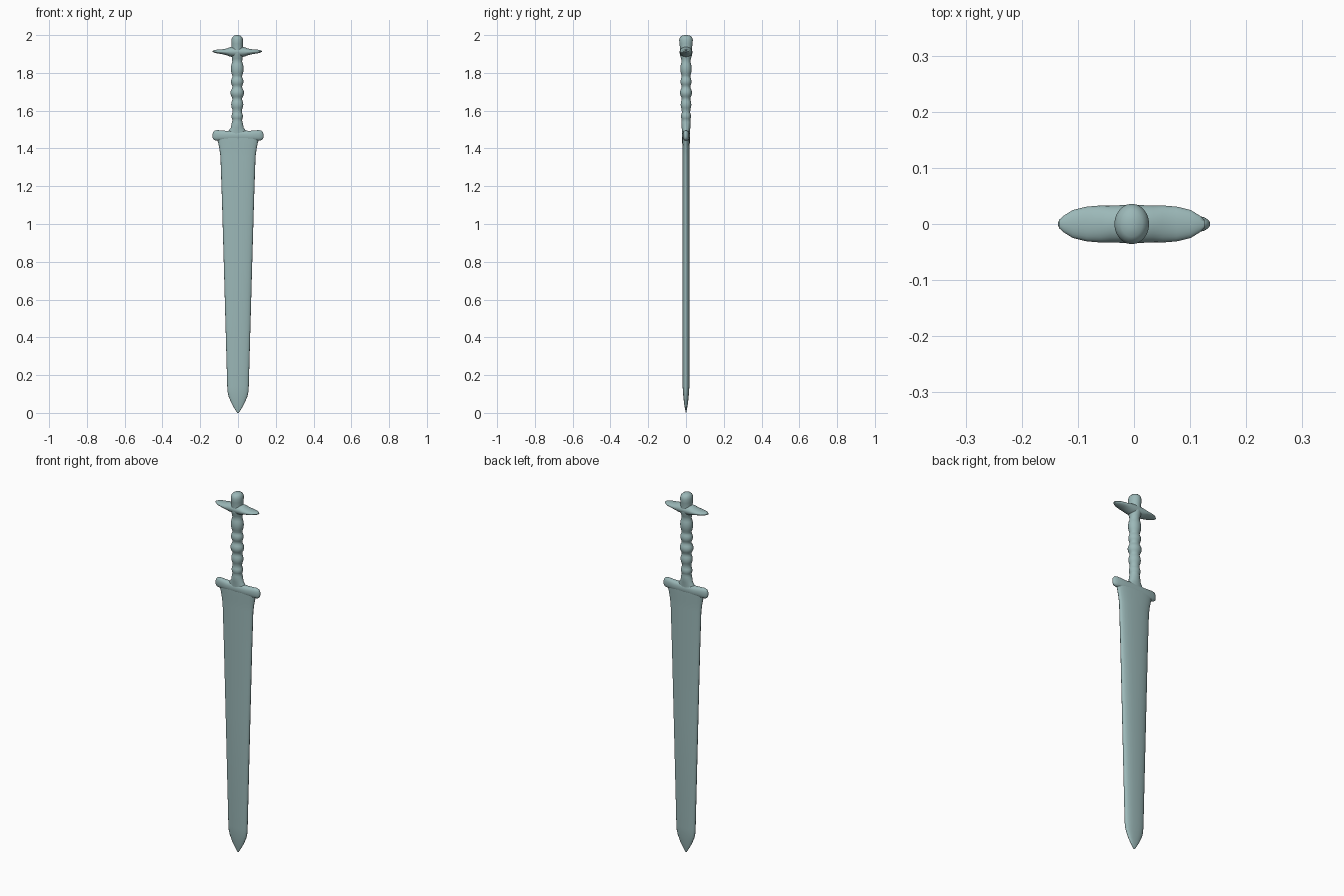
import bpy, bmesh, math
from mathutils import Vector

# Aged bronze-green grey
metal = bpy.data.materials.new("aged_metal")
metal.diffuse_color = (0.33, 0.48, 0.48, 1)


def loft(name, stations, axis, sides=24, power=1.0, sharp=60):
    """Skin rings along an axis; station = (position, offset, half_a, half_b).
    Axis Z: a is x, b is y. Axis X: a is z, b is y. power 1 is an ellipse."""
    bm = bmesh.new()
    rings = []
    for pos, off, a, b in stations:
        ring = []
        for i in range(sides):
            t = 2 * math.pi * i / sides
            c, s = math.cos(t), math.sin(t)
            u = off + a * math.copysign(abs(c) ** power, c)
            v = b * math.copysign(abs(s) ** power, s)
            ring.append(bm.verts.new(Vector((u, v, pos) if axis == 'Z' else (pos, v, u))))
        rings.append(ring)
    for lo, hi in zip(rings, rings[1:]):
        for i in range(sides):
            j = (i + 1) % sides
            bm.faces.new((lo[i], lo[j], hi[j], hi[i]))
    bm.faces.new(rings[0])
    bm.faces.new(rings[-1])
    bmesh.ops.recalc_face_normals(bm, faces=bm.faces)
    mesh = bpy.data.meshes.new(name)
    bm.to_mesh(mesh)
    bm.free()
    mesh.materials.append(metal)
    obj = bpy.data.objects.new(name, mesh)
    bpy.context.collection.objects.link(obj)
    bpy.ops.object.select_all(action='DESELECT')
    obj.select_set(True)
    bpy.context.view_layer.objects.active = obj
    bpy.ops.object.shade_smooth_by_angle(angle=math.radians(sharp))
    return obj


# Blade: tapered flat section, pointed tip, flare below the guard
loft("blade", [
    (0.0, 0, 0.004, 0.001), (0.02, 0, 0.017, 0.005), (0.05, 0, 0.034, 0.010),
    (0.085, 0, 0.049, 0.014), (0.11, 0, 0.055, 0.016), (0.14, 0, 0.057, 0.018),
    (0.75, 0, 0.074, 0.019), (1.13, 0, 0.085, 0.019), (1.36, 0, 0.093, 0.019),
    (1.40, 0, 0.099, 0.019), (1.43, 0, 0.105, 0.020), (1.46, 0, 0.114, 0.020),
], 'Z', power=0.85)

# Guard: rounded bar, slightly fuller in the middle
half_guard = [(0.135, 1.467, 0.008, 0.004), (0.132, 1.468, 0.018, 0.008),
              (0.125, 1.469, 0.025, 0.012), (0.11, 1.469, 0.028, 0.016),
              (0.06, 1.467, 0.026, 0.020)]
loft("guard", [(-x, *r) for x, *r in half_guard] + [(0, 1.468, 0.029, 0.022)]
     + half_guard[::-1], 'X', power=0.85)

# Grip: flared base, row of beads, long swelling and neck
grip = [(1.47, -0.004, 0.055, 0.02), (1.495, -0.004, 0.045, 0.021),
        (1.51, -0.004, 0.034, 0.023), (1.54, -0.004, 0.028, 0.025)]
beads = [(1.57, 0.045, 0.030), (1.632, 0.06, 0.032), (1.694, 0.06, 0.036),
         (1.754, 0.055, 0.033), (1.822, 0.088, 0.034)]
for centre, height, radius in beads:
    for k in range(-3, 4):
        w = math.cos(k * math.pi / 7)
        r = 0.024 + (radius - 0.024) * w
        grip.append((centre + height * k / 7, -0.004, r, r * 0.88))
grip += [(1.875, -0.004, 0.027, 0.026), (1.89, -0.004, 0.031, 0.031),
         (1.91, -0.004, 0.034, 0.034)]
loft("grip", grip, 'Z')

# Pommel crosspiece: flat leaf-like wings tapering to the sides
half_wing = [(0.130, 1.914, 0.003, 0.007), (0.121, 1.914, 0.007, 0.015),
             (0.105, 1.913, 0.010, 0.025), (0.08, 1.912, 0.013, 0.031),
             (0.055, 1.911, 0.018, 0.033), (0.038, 1.911, 0.025, 0.033)]
loft("pommel_crosspiece", [(-x - 0.004, *r) for x, *r in half_wing]
     + [(-0.004, 1.911, 0.030, 0.034)]
     + [(x - 0.004, *r) for x, *r in half_wing[::-1]], 'X')

# Pommel knob: domed cap
loft("pommel_knob", [
    (1.90, -0.004, 0.034, 0.033), (1.935, -0.004, 0.030, 0.032),
    (1.955, -0.004, 0.031, 0.035), (1.975, -0.004, 0.031, 0.036),
    (1.988, -0.004, 0.027, 0.032), (1.996, -0.004, 0.019, 0.023),
    (2.0, -0.004, 0.006, 0.008)], 'Z')
